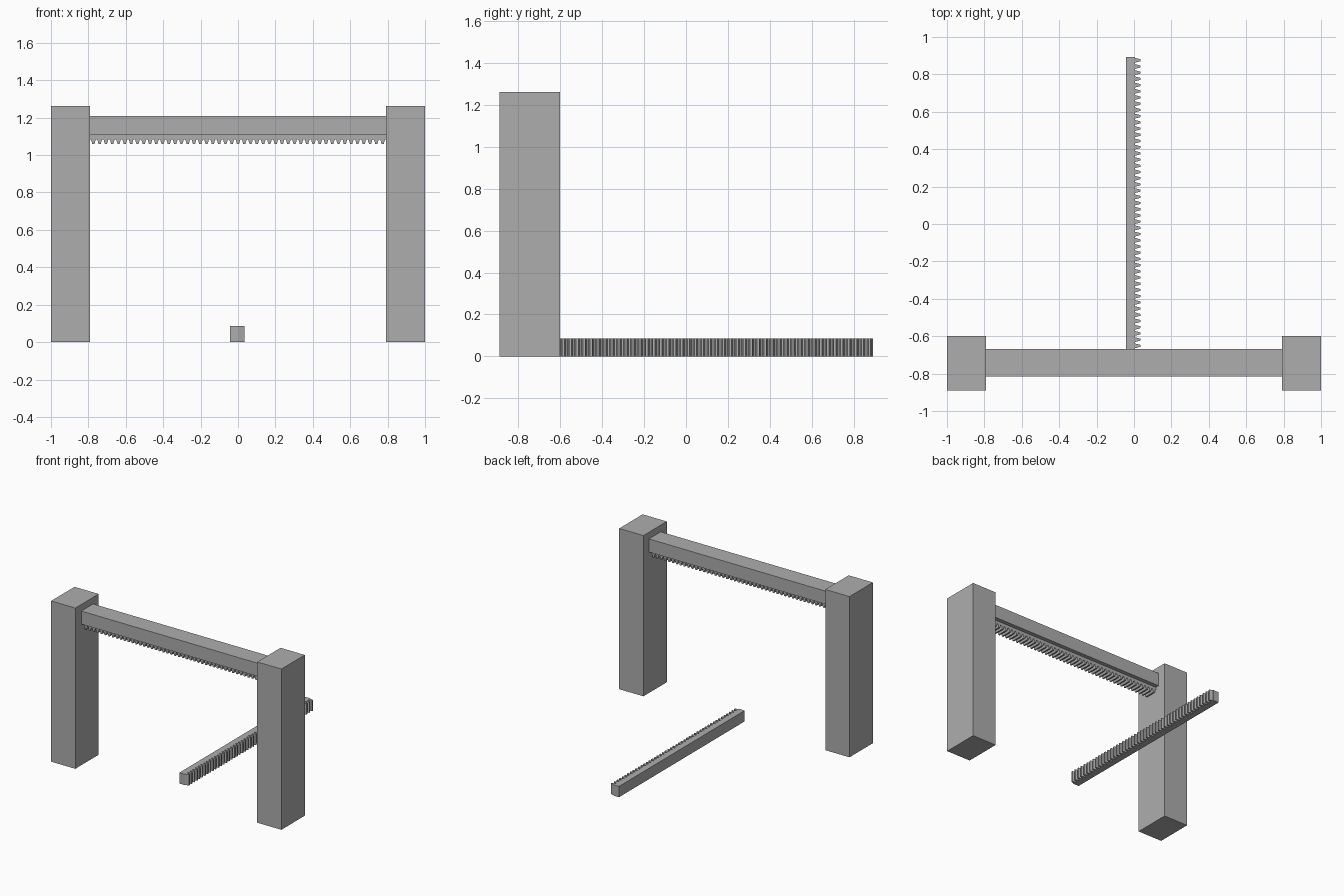
import bpy
import bmesh
from mathutils import Vector

if "Cube" in bpy.data.objects:
    bpy.data.objects.remove(bpy.data.objects["Cube"])

grey = bpy.data.materials.new("plain grey")
grey.diffuse_color = (0.42, 0.42, 0.42, 1)
grey.use_nodes = True
grey.node_tree.nodes["Principled BSDF"].inputs["Base Color"].default_value = grey.diffuse_color


def finish(name, bm):
    bmesh.ops.recalc_face_normals(bm, faces=bm.faces)
    mesh = bpy.data.meshes.new(name)
    bm.to_mesh(mesh)
    bm.free()
    mesh.materials.append(grey)
    obj = bpy.data.objects.new(name, mesh)
    bpy.context.collection.objects.link(obj)
    return obj


def box(name, lo, hi):
    lo, hi = Vector(lo), Vector(hi)
    bm = bmesh.new()
    bmesh.ops.create_cube(bm, size=1)
    for v in bm.verts:
        v.co = (lo + hi) / 2 + v.co * (hi - lo)
    return finish(name, bm)


def rack(name, length, teeth, back, root, tip, place, depth):
    """Toothed bar: profile (along, out) is mapped to space by place, then extruded."""
    pitch = length / teeth
    start = -length / 2
    profile = [(start, back), (start, root)]
    for i in range(teeth):
        for t, out in ((0.12, root), (0.34, tip), (0.66, tip), (0.88, root)):
            profile.append((start + (i + t) * pitch, out))
    profile += [(-start, root), (-start, back)]
    bm = bmesh.new()
    face = bm.faces.new([bm.verts.new(place(a, o)) for a, o in profile])
    new = bmesh.ops.extrude_face_region(bm, geom=[face])["geom"]
    bmesh.ops.translate(bm, vec=depth,
                        verts=[v for v in new if isinstance(v, bmesh.types.BMVert)])
    return finish(name, bm)


# two upright posts
box("left_post", (-1.0, -0.89, 0), (-0.79, -0.60, 1.262))
box("right_post", (0.79, -0.89, 0), (1.0, -0.60, 1.262))

# beam between the posts
box("cross_beam", (-0.79, -0.815, 1.107), (0.79, -0.668, 1.21))

# toothed bar under the beam, teeth pointing down
rack("beam_rack", 1.58, 47, 1.107, 1.084, 1.058,
     lambda a, o: (a, -0.784, o), (0, 0.085, 0))

# toothed bar on the floor, teeth pointing right
rack("floor_rack", 1.56, 47, -0.042, 0.006, 0.034,
     lambda a, o: (o, a + 0.112, 0), (0, 0, 0.085))
